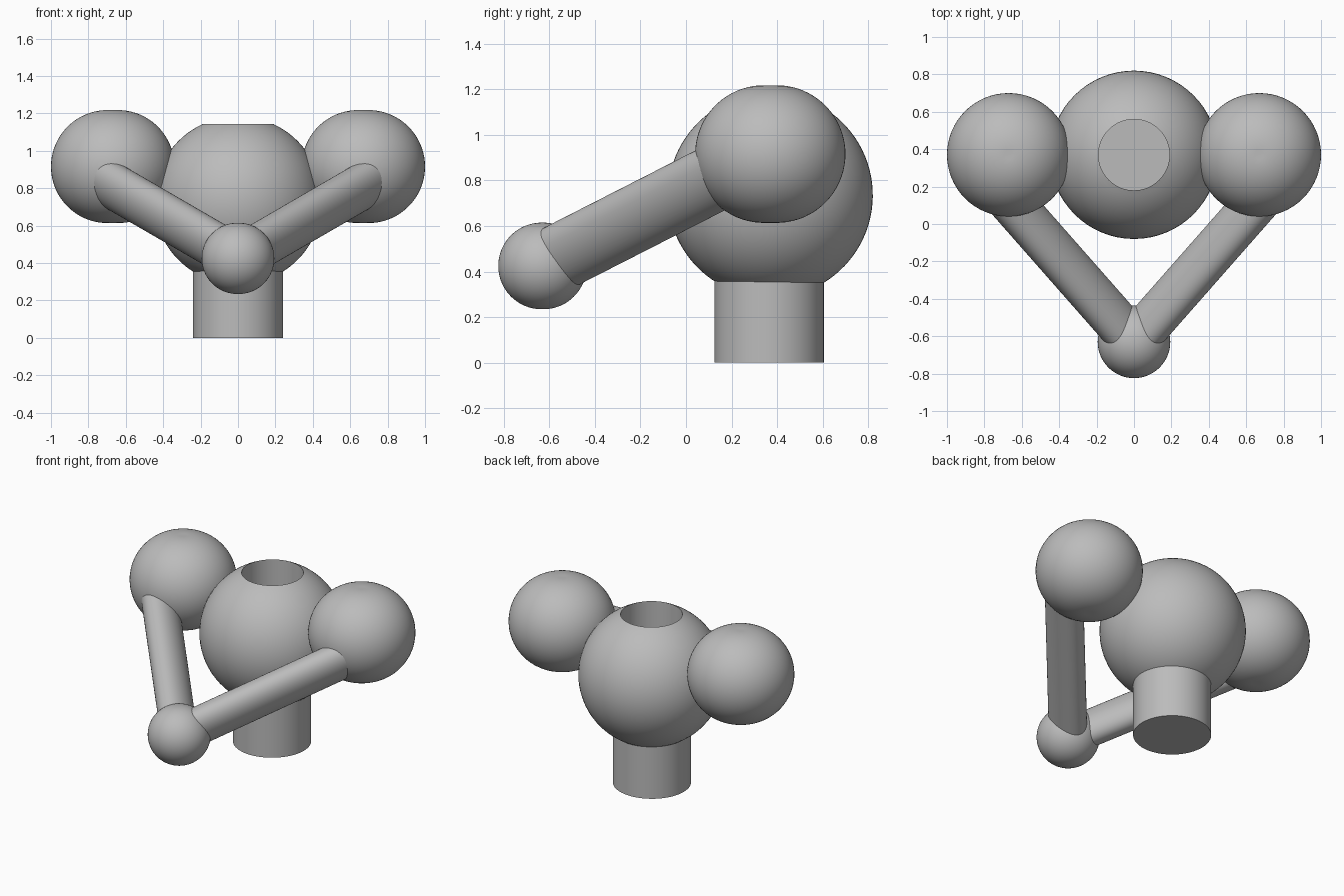
import bpy, bmesh, math
from mathutils import Vector, Matrix

cube = bpy.data.objects.get("Cube")
if cube:
    bpy.data.objects.remove(cube, do_unlink=True)

grey = bpy.data.materials.new("plain_grey")
grey.use_nodes = True
colour = (0.5, 0.5, 0.5, 1)
grey.diffuse_color = colour
grey.node_tree.nodes["Principled BSDF"].inputs["Base Color"].default_value = colour


def finish(name, bm, location=(0, 0, 0)):
    """Turn a bmesh into a smooth-shaded object."""
    bmesh.ops.recalc_face_normals(bm, faces=bm.faces)
    mesh = bpy.data.meshes.new(name)
    bm.to_mesh(mesh)
    bm.free()
    mesh.materials.append(grey)
    obj = bpy.data.objects.new(name, mesh)
    bpy.context.collection.objects.link(obj)
    obj.location = location
    bpy.ops.object.select_all(action="DESELECT")
    obj.select_set(True)
    bpy.context.view_layer.objects.active = obj
    bpy.ops.object.shade_smooth_by_angle(angle=math.radians(35))
    return obj


def lathe(name, profile, location, steps=64):
    """Revolve (radius, height) points around z."""
    bm = bmesh.new()
    verts = [bm.verts.new((r, 0, z)) for r, z in profile]
    edges = [bm.edges.new(pair) for pair in zip(verts, verts[1:])]
    bmesh.ops.spin(bm, geom=verts + edges, cent=(0, 0, 0), axis=(0, 0, 1),
                   angle=math.tau, steps=steps)
    bmesh.ops.remove_doubles(bm, verts=bm.verts, dist=1e-5)
    return finish(name, bm, location)


def arc(radius, start, end, offset=0, count=40):
    """Circular arc points; offset pushes the arc out from the axis."""
    angles = [start + (end - start) * i / count for i in range(count + 1)]
    return [(max(0, offset + radius * math.cos(a)), radius * math.sin(a))
            for a in angles]


def ball(name, radius, offset, location):
    """Slightly flattened ball with tiny dimples at its poles."""
    pole = math.acos(-offset / radius)
    return lathe(name, arc(radius, pole, -pole, offset), location)


# Central body with a flat-bottomed bore in its top
BACK = 0.37
body_r, bore_r = 0.45, 0.19
body = [(0, 0), (bore_r, 0)]
body += arc(body_r, math.acos(bore_r / body_r), -math.pi / 2)
lathe("body", body, (0, BACK, 0.735))

# Neck under the body
lathe("neck", [(0, 0), (0.24, 0), (0.24, 0.4), (0, 0.4)], (0, BACK - 0.005, 0))

# Small ball at the front
tip = Vector((0, -0.63, 0.425))
ball("front_ball", 0.19, 0.004, tip)

# Side balls and the oval arms that join them to the front ball
for side, sign in (("left", 1), ("right", -1)):
    ball(side + "_ball", 0.302, 0.028, (0.67 * sign, BACK, 0.916))
    span = Vector((0.88, 1, 0.51)) * 0.87
    axis = span.normalized()
    wide = Vector((-0.203, 0.582, -0.788))
    wide = (wide - axis * wide.dot(axis)).normalized()
    thin = axis.cross(wide)
    frame = Matrix((wide * 0.149, thin * 0.105, span)).transposed().to_4x4()
    place = (Matrix.Diagonal((sign, 1, 1, 1))
             @ Matrix.Translation(tip + span / 2) @ frame)
    bm = bmesh.new()
    bmesh.ops.create_cone(bm, cap_ends=True, segments=48, radius1=1, radius2=1,
                          depth=1, matrix=place)
    finish(side + "_arm", bm)
